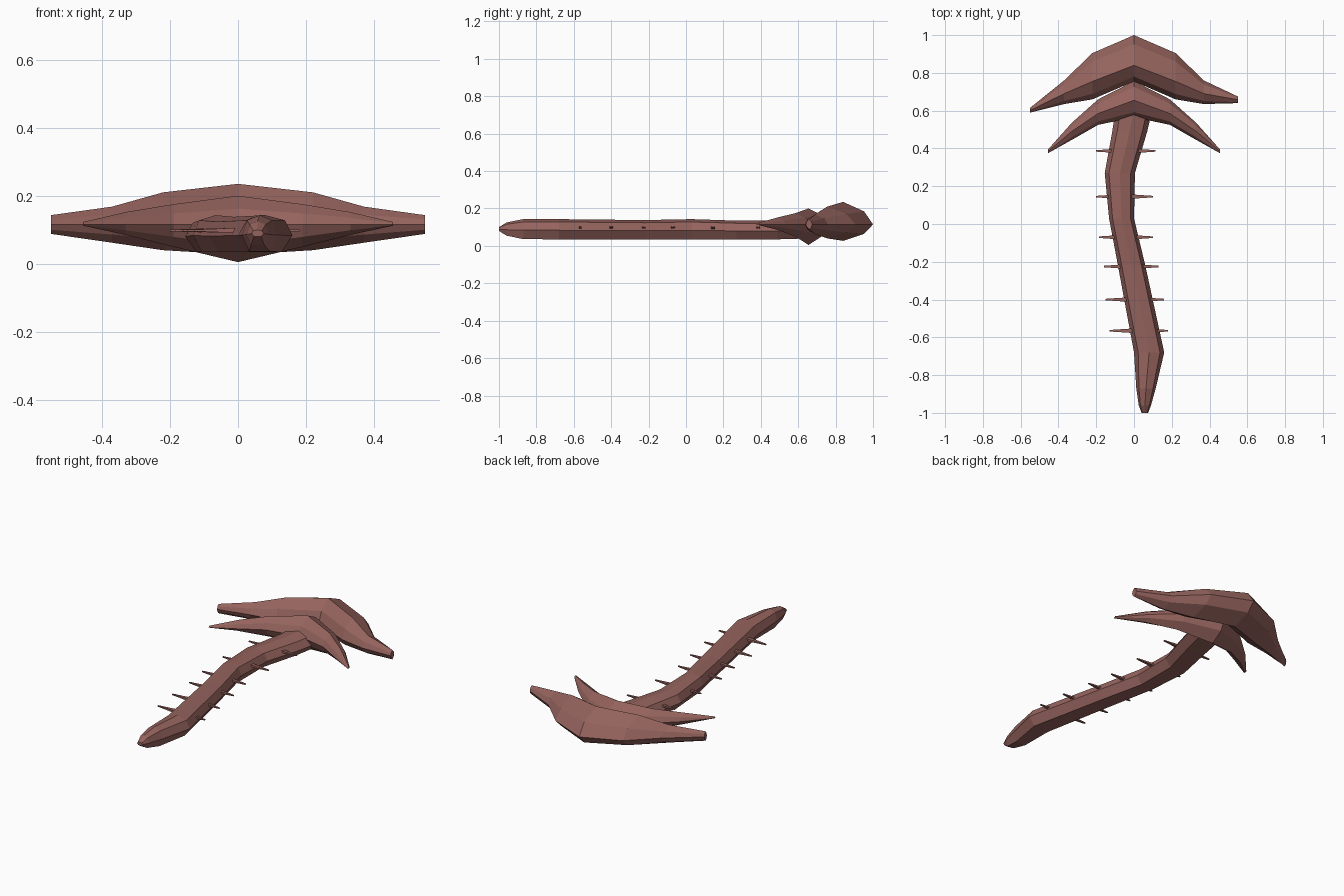
import bpy, bmesh
from mathutils import Vector

if "Cube" in bpy.data.objects:
    bpy.data.objects.remove(bpy.data.objects["Cube"])

mat = bpy.data.materials.new("reddish_brown")
mat.diffuse_color = (0.30, 0.125, 0.11, 1)
mat.use_nodes = True
mat.node_tree.nodes["Principled BSDF"].inputs["Base Color"].default_value = mat.diffuse_color


def loft(name, rings):
    """Skin a list of equal-length point rings and cap both ends."""
    bm = bmesh.new()
    vr = [[bm.verts.new(p) for p in r] for r in rings]
    n = len(vr[0])
    for a, b in zip(vr, vr[1:]):
        for i in range(n):
            j = (i + 1) % n
            bm.faces.new((a[i], a[j], b[j], b[i]))
    bm.faces.new(vr[0])
    bm.faces.new(vr[-1])
    bmesh.ops.recalc_face_normals(bm, faces=bm.faces)
    me = bpy.data.meshes.new(name)
    bm.to_mesh(me)
    bm.free()
    me.materials.append(mat)
    ob = bpy.data.objects.new(name, me)
    bpy.context.collection.objects.link(ob)
    return ob


def wing_ring(x, front, ridge, back, top, bottom, mid=0.115):
    """Eight-sided blade section in the y-z plane."""
    def mix(a, b, t):
        return a + (b - a) * t
    f, b = 0.3, 0.7
    pts = [(front, mid), (mix(front, ridge, f), mix(mid, top, 0.58)), (ridge, top),
           (mix(ridge, back, b), mix(top, mid, 0.45)), (back, mid),
           (mix(ridge, back, b), mix(bottom, mid, 0.45)), (ridge, bottom),
           (mix(front, ridge, f), mix(mid, bottom, 0.58))]
    return [(x, y, z) for y, z in pts]


# front crescent: x, front y, ridge y, back y, top z, bottom z
centre = [(0, 1.0, 0.84, 0.755, 0.235, 0.027)]
side = [(0.22, 0.905, 0.755, 0.66, 0.21, 0.04), (0.37, 0.76, 0.69, 0.635, 0.168, 0.062)]
tip_r = [(0.55, 0.675, 0.658, 0.64, 0.143, 0.088)]
tip_l = [(-0.55, 0.615, 0.602, 0.59, 0.143, 0.088)]
mirror = [(-s[0],) + s[1:] for s in reversed(side)]
loft("front_crescent", [wing_ring(*s) for s in tip_l + mirror + centre + side + tip_r])

# rear crescent, swept further back
half = [(0.19, 0.66, 0.585, 0.525, 0.175, 0.05), (0.33, 0.535, 0.49, 0.445, 0.152, 0.085),
        (0.455, 0.395, 0.385, 0.375, 0.123, 0.112)]
mirror = [(-s[0],) + s[1:] for s in reversed(half)]
loft("rear_crescent", [wing_ring(*s) for s in
                       mirror + [(0, 0.757, 0.655, 0.565, 0.2, 0.005)] + half])

# winding tail: y, left x, right x, bottom z, top z
stations = [(0.66, -0.09, 0.11, 0.04, 0.14), (0.49, -0.115, 0.07, 0.035, 0.135),
            (0.27, -0.155, 0.005, 0.035, 0.135), (0.03, -0.132, 0.0, 0.035, 0.143),
            (-0.22, -0.085, 0.06, 0.035, 0.138), (-0.68, 0.0, 0.16, 0.035, 0.143),
            (-0.87, 0.012, 0.115, 0.036, 0.143), (-0.96, 0.025, 0.09, 0.055, 0.125),
            (-1.0, 0.04, 0.075, 0.08, 0.1)]
profile = [(-1, 0.45), (-0.72, 0.86), (0, 1), (0.72, 0.86), (1, 0.45), (0.6, 0), (-0.6, 0)]
loft("tail", [[((l + r) / 2 + u * (r - l) / 2, y, b + v * (t - b)) for u, v in profile]
              for y, l, r, b, t in stations])

# paired side spikes: y, left tip x, right tip x
spikes = [(0.387, -0.2, 0.115), (0.145, -0.2, 0.10), (-0.07, -0.185, 0.1),
          (-0.225, -0.16, 0.13), (-0.4, -0.15, 0.16), (-0.565, -0.13, 0.18)]
for i, (y, l, r) in enumerate(spikes):
    m = (l + r) / 2
    for label, tip in (("left", l), ("right", r)):
        rings = [[(x, y + a * w, 0.098 + c * w * 0.6) for a, c in
                  ((-1, -1), (1, -1), (1, 1), (-1, 1))]
                 for x, w in ((m, 0.014), (tip, 0.004))]
        loft(f"spike_{label}_{i + 1}", rings)
